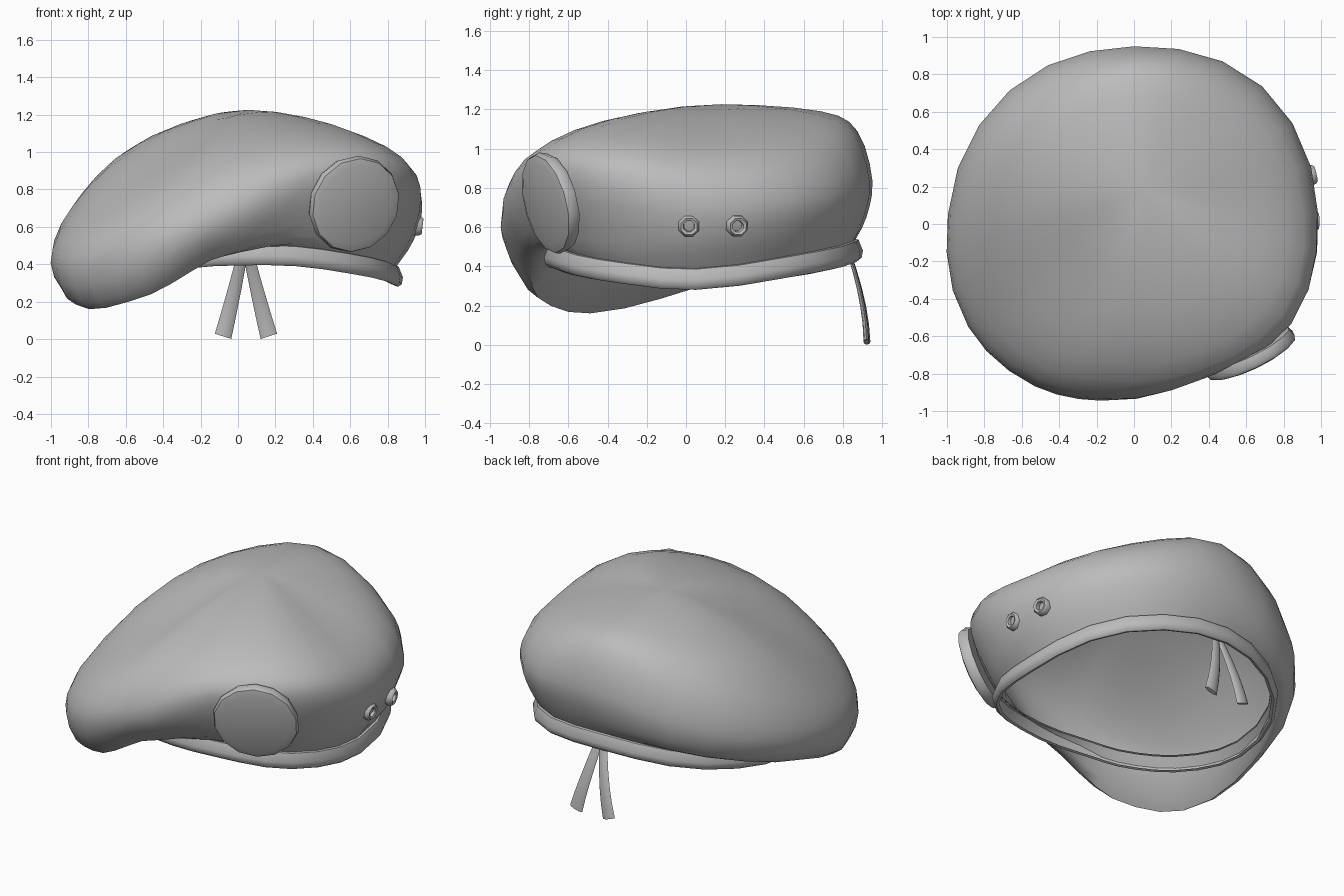
import bpy, bmesh, math
from mathutils import Vector

if "Cube" in bpy.data.objects:
    bpy.data.objects.remove(bpy.data.objects["Cube"])

grey = bpy.data.materials.new("felt grey")
grey.diffuse_color = (0.5, 0.5, 0.5, 1)
grey.use_nodes = True
grey.node_tree.nodes["Principled BSDF"].inputs["Base Color"].default_value = grey.diffuse_color


def finish(name, bm):
    me = bpy.data.meshes.new(name)
    bm.to_mesh(me)
    bm.free()
    me.materials.append(grey)
    ob = bpy.data.objects.new(name, me)
    bpy.context.collection.objects.link(ob)
    bpy.ops.object.select_all(action='DESELECT')
    ob.select_set(True)
    bpy.context.view_layer.objects.active = ob
    bpy.ops.object.shade_smooth_by_angle(angle=math.radians(50))
    return ob


def spline(a, b, c, d, t):
    """Catmull-Rom point between b and c."""
    return 0.5 * (2 * b + (c - a) * t + (2 * a - 5 * b + 4 * c - d) * t * t
                  + (3 * b - a - 3 * c + d) * t ** 3)


def skin(bm, rings, closed=False):
    """Join rings of points with quads; closed also joins last to first."""
    vs = [[bm.verts.new(p) for p in r] for r in rings]
    n = len(vs[0])
    for i in range(len(vs) if closed else len(vs) - 1):
        lo, hi = vs[i], vs[(i + 1) % len(vs)]
        for j in range(n):
            k = (j + 1) % n
            bm.faces.new((lo[j], lo[k], hi[k], hi[j]))
    return vs


# Profiles by compass angle: (radius, height) from the opening up
PROFILES = {
    0: [(.84, .38), (.94, .53), (.985, .72), (.90, .91), (.56, 1.08)],
    45: [(.86, .47), (.93, .60), (.97, .76), (.87, .95), (.58, 1.11)],
    90: [(.81, .53), (.87, .65), (.90, .84), (.81, 1.09), (.58, 1.19)],
    135: [(.80, .46), (.89, .48), (.94, .66), (.84, .93), (.56, 1.12)],
    180: [(.77, .39), (.89, .29), (.995, .45), (.89, .71), (.58, 1.01)],
    214: [(.75, .42), (.96, .16), (1.07, .37), (.97, .60), (.60, .94)],
    240: [(.73, .46), (.93, .24), (1.06, .46), (.96, .71), (.60, .98)],
    260: [(.72, .49), (.86, .42), (1.01, .60), (.91, .85), (.59, 1.07)],
    293: [(.77, .49), (.84, .55), (.945, .80), (.91, .98), (.58, 1.14)],
    325: [(.85, .43), (.91, .53), (1.02, .82), (.96, 1.00), (.58, 1.15)],
}
ANGLES = list(PROFILES)
DIRS, SPAN = len(ANGLES), 3
COUNT = DIRS * SPAN
BASE, CROWN, CROWN_Z = Vector((0, .05)), Vector((.05, .18)), 1.226
STOPS = ANGLES + [360]
THETA = [math.radians(STOPS[i] + (STOPS[i + 1] - STOPS[i]) * s / SPAN)
         for i in range(DIRS) for s in range(SPAN)]


def around(level):
    """Smooth loop of (radius, height) for one level of the profiles."""
    p = [Vector(PROFILES[a][level]) for a in ANGLES]
    return [spline(p[i - 1], p[i], p[(i + 1) % DIRS], p[(i + 2) % DIRS], s / SPAN)
            for i in range(DIRS) for s in range(SPAN)]


def place(j, r, z, centre=BASE):
    return Vector((centre.x + r * math.cos(THETA[j]),
                   centre.y + r * math.sin(THETA[j]), z))


# Soft cap body
levels = [around(i) for i in range(5)]
shift = [0, 0, 0, .1, .45]
top = Vector((CROWN.x, CROWN.y, CROWN_Z))
columns = []
for j in range(COUNT):
    pts = [place(j, *levels[i][j], BASE.lerp(CROWN, shift[i])) for i in range(5)]
    mirrored = 2 * top - pts[4]
    mirrored.z = pts[4].z
    pts += [top, mirrored]
    columns.append([spline(pts[max(i - 1, 0)], pts[i], pts[i + 1], pts[i + 2], t)
                    for i in range(5) for t in (0, 1 / 3, 2 / 3)])
bm = bmesh.new()
rows = skin(bm, [[c[i] for c in columns] for i in range(len(columns[0]))])
tip = bm.verts.new(top)
for j in range(COUNT):
    bm.faces.new((rows[-1][j], rows[-1][(j + 1) % COUNT], tip))
finish("cap_body", bm)

# Headband: rounded strip swept round the opening
section = [(.0, -.095), (.018, -.10), (.036, -.085), (.042, -.05),
           (.020, .005), (.0, .01)]
bm = bmesh.new()
skin(bm, [[place(j, r + dr, z + dz) for j, (r, z) in enumerate(levels[0])]
          for dr, dz in section])
finish("headband", bm)


def lathe(name, profile, sides, centre, normal, ring=False):
    """Turn (radius, height) points about an axis."""
    bm = bmesh.new()
    rot = Vector(normal).normalized().to_track_quat('Z', 'Y')
    rings = [[Vector(centre) + rot @ Vector((
        r * math.cos(2 * math.pi * (k + .5) / sides),
        r * math.sin(2 * math.pi * (k + .5) / sides), h))
        for k in range(sides)] for r, h in profile]
    vs = skin(bm, rings, closed=ring)
    if not ring:
        bm.faces.new(vs[-1])
        bm.faces.new(vs[0][::-1])
    bmesh.ops.recalc_face_normals(bm, faces=bm.faces)
    return finish(name, bm)


# Round badge on the front right
lathe("badge", [(.25, -.04), (.265, 0), (.255, .025), (.215, .038)], 14,
      (.62, -.695, .722), (.42, -.88, -.22))

# Two air eyelets on the right side
for i, (x, y, ny) in enumerate([(.965, .015, 0), (.95, .262, .22)]):
    lathe(f"eyelet_{i + 1}", [(.058, -.02), (.056, .008), (.045, .022),
                              (.030, .016), (.026, -.02)], 8,
          (x, y, .605), (1, ny, -.12), ring=True)

# Two ribbon ties hanging at the back
for name, top_x, end_x, end_y in (("tie_left", .025, -.08, .925),
                                  ("tie_right", .055, .165, .92)):
    rings = []
    for i in range(6):
        t = i / 5
        z = .47 - .455 * t
        x = top_x + (end_x - top_x) * t ** 1.1
        y = .83 + (end_y - .83) * (1 - (1 - t) ** 1.7)
        w, d = .028 + .016 * t, .010 + .005 * t
        slope = (end_x - top_x) * .13
        rings.append([Vector((x + w * math.cos(a), y + d * math.sin(a),
                              z + slope * math.cos(a) * t))
                      for a in (2 * math.pi * k / 8 for k in range(8))])
    bm = bmesh.new()
    vs = skin(bm, rings)
    bm.faces.new(vs[0])
    bm.faces.new(vs[-1])
    bmesh.ops.recalc_face_normals(bm, faces=bm.faces)
    finish(name, bm)
